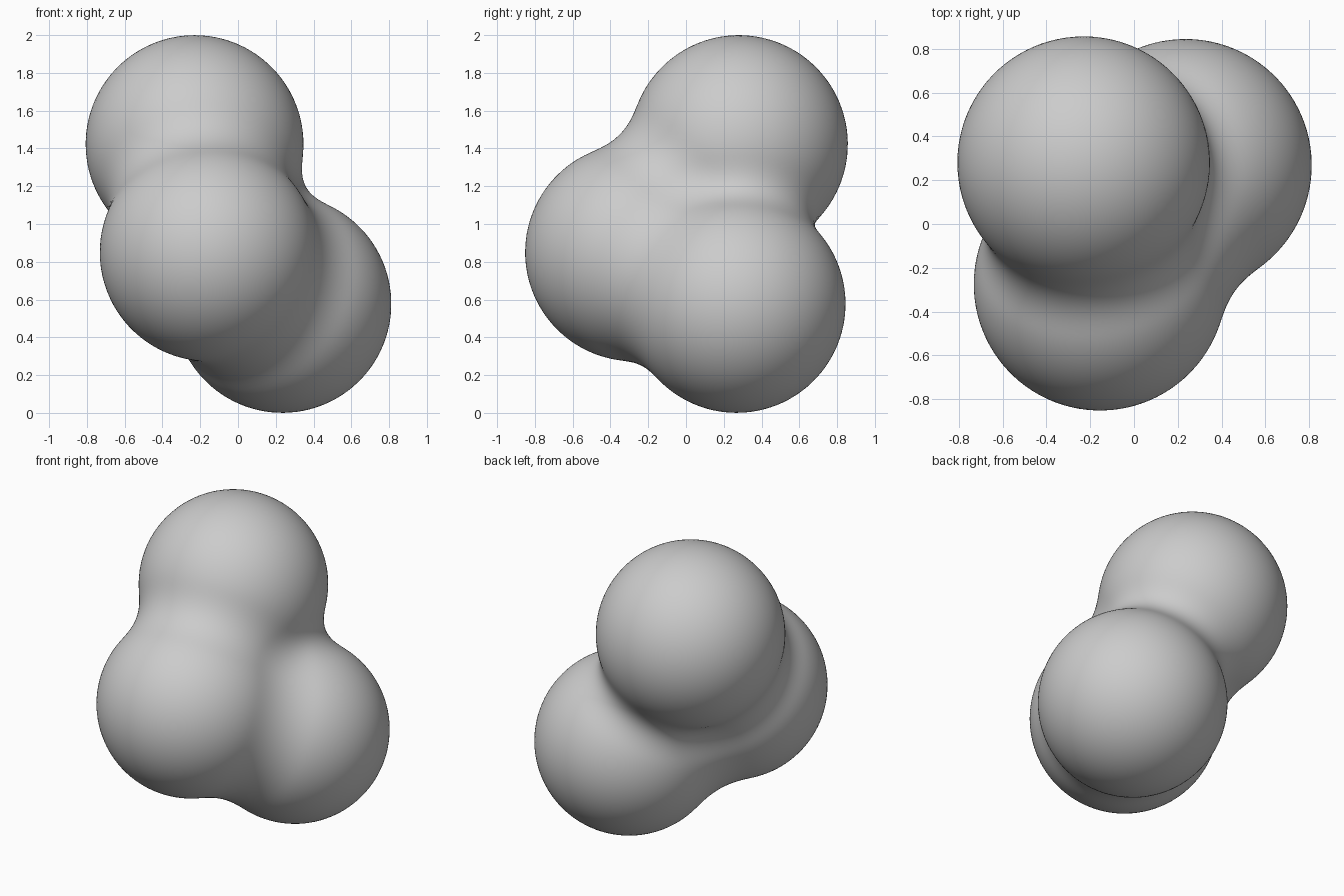
import bpy
import bmesh
from mathutils import Vector

if "Cube" in bpy.data.objects:
    bpy.data.objects.remove(bpy.data.objects["Cube"])

# Three equal balls that melt into each other
CENTRES = [Vector((-0.23, 0.28, 1.423)),    # upper ball
           Vector((0.235, 0.268, 0.577)),   # lower right ball
           Vector((-0.155, -0.275, 0.85))]  # front ball
REACH = 0.81       # distance at which a ball stops influencing
THRESHOLD = 0.12   # field level of the skin


def field(p):
    return sum(max(0.0, 1 - (p - c).length_squared / REACH ** 2) ** 3 for c in CENTRES)


def skin_point(origin, direction):
    # halve the interval until the skin is found along the ray
    near, far = 0.0, 2.0
    for _ in range(24):
        mid = (near + far) / 2
        if field(origin + direction * mid) > THRESHOLD:
            near = mid
        else:
            far = mid
    return origin + direction * near


# Blended body: a fine ball pushed out to the common skin
middle = sum(CENTRES, Vector()) / 3
bm = bmesh.new()
bmesh.ops.create_icosphere(bm, subdivisions=6, radius=1)
for v in bm.verts:
    v.co = skin_point(middle, v.co.normalized())
for f in bm.faces:
    f.smooth = True
mesh = bpy.data.meshes.new("blended_balls")
bm.to_mesh(mesh)
bm.free()

grey = bpy.data.materials.new("light grey")
grey.diffuse_color = (0.6, 0.6, 0.6, 1)
grey.use_nodes = True
grey.node_tree.nodes["Principled BSDF"].inputs["Base Color"].default_value = grey.diffuse_color
mesh.materials.append(grey)
body = bpy.data.objects.new("blended_balls", mesh)
bpy.context.collection.objects.link(body)
